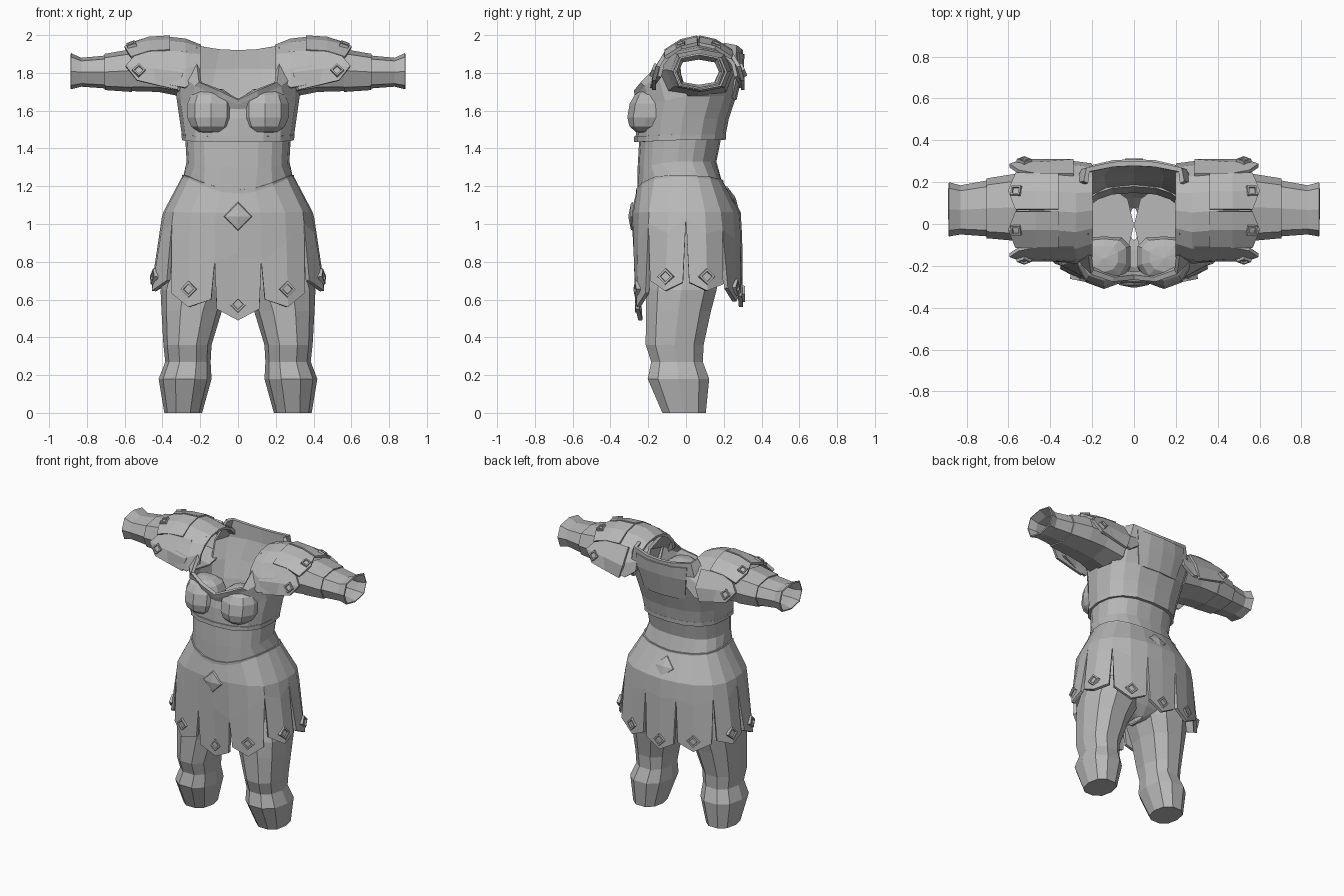
import bpy, bmesh
from math import sin, cos, pi, copysign
from mathutils import Vector

cube = bpy.data.objects.get("Cube")
if cube:
    bpy.data.objects.remove(cube, do_unlink=True)

grey = bpy.data.materials.new("armour_grey")
grey.use_nodes = True
grey.diffuse_color = (0.48, 0.48, 0.48, 1)
grey.node_tree.nodes["Principled BSDF"].inputs["Base Color"].default_value = (0.48, 0.48, 0.48, 1)


def add_rows(bm, rows, closed=False, caps=False, skip=()):
    """Bridge successive rows of points with quads; skip holds (row, column) holes."""
    grid = [[bm.verts.new(p) for p in row] for row in rows]
    n = len(rows[0])
    for r in range(len(grid) - 1):
        for c in range(n if closed else n - 1):
            if (r, c) not in skip:
                d = (c + 1) % n
                bm.faces.new((grid[r][c], grid[r][d], grid[r + 1][d], grid[r + 1][c]))
    if caps:
        bm.faces.new(grid[0])
        bm.faces.new(grid[-1])


def finish(name, bm, thick=0, mirror=True):
    bmesh.ops.remove_doubles(bm, verts=bm.verts, dist=0.0005)
    bmesh.ops.recalc_face_normals(bm, faces=bm.faces)
    mesh = bpy.data.meshes.new(name)
    bm.to_mesh(mesh)
    bm.free()
    mesh.materials.append(grey)
    ob = bpy.data.objects.new(name, mesh)
    bpy.context.collection.objects.link(ob)
    if mirror:
        ob.modifiers.new("mirror", "MIRROR")
    if thick:
        mod = ob.modifiers.new("thickness", "SOLIDIFY")
        mod.thickness = thick
        mod.offset = 0


def sheet(name, rows, thick=0, mirror=True, **kw):
    bm = bmesh.new()
    add_rows(bm, rows, **kw)
    finish(name, bm, thick, mirror)


def power(v, e=0.8):
    return copysign(abs(v) ** e, v)


def half_ring(z, w, front, back, dip=0, n=8):
    """Front-to-back half outline of the torso."""
    mid, half = (front + back) / 2, (back - front) / 2
    return [(w * power(sin(i * pi / n)) if 0 < i < n else 0, mid - half * power(cos(i * pi / n)),
             z - dip * max(0, cos(i * pi / n))) for i in range(n + 1)]


def stud(name, pos, normal, r=0.046, h=0.022, peak=False, mirror=True):
    """Diamond stud: recessed frame, or a faceted gem when peak is set."""
    rot = Vector(normal).normalized().to_track_quat('Z', 'Y')
    steps = ((1, 0), (0.9, 0.5), (0.1, 1)) if peak else ((1, 0), (0.92, 1), (0.62, 1), (0.55, 0.6))
    rows = [[Vector(pos) + rot @ Vector((r * k * sin(i * pi / 2), r * k * cos(i * pi / 2), h * t))
             for i in range(4)] for k, t in steps]
    sheet(name, rows, mirror=mirror, closed=True, caps=True)


# Bodice with open neck and arm holes
chest = [(0, -0.25, 1.635), (0.1, -0.255, 1.68), (0.22, -0.21, 1.73), (0.285, -0.14, 1.78),
         (0.31, -0.03, 1.8), (0.31, 0.18, 1.8), (0.25, 0.25, 1.82), (0.12, 0.28, 1.82), (0, 0.288, 1.82)]
neck = [(0, -0.255, 1.66), (0.1, -0.265, 1.71), (0.2, -0.23, 1.75), (0.21, -0.15, 1.83),
        (0.21, -0.04, 1.93), (0.23, 0.2, 1.955), (0.22, 0.26, 1.945), (0.1, 0.285, 1.925), (0, 0.29, 1.92)]
sheet("bodice", [half_ring(1.455, 0.283, -0.255, 0.195, 0.01), half_ring(1.56, 0.298, -0.25, 0.215),
                 half_ring(1.68, 0.315, -0.24, 0.255, 0.07), chest, neck],
      0.024, skip={(2, 4), (3, 4)})
sheet("underbust_band", [half_ring(1.445, 0.285, -0.262, 0.198, 0.012),
                         half_ring(1.475, 0.287, -0.262, 0.2, 0.012)], 0.024)

# Bust cups, slightly squared off
bm = bmesh.new()
bmesh.ops.create_uvsphere(bm, u_segments=10, v_segments=7, radius=1)
for v in bm.verts:
    x, y, z = (power(c, 0.8) for c in v.co)
    v.co = (0.143 + 0.133 * x, -0.185 + 0.122 * y + 0.02 * z + 0.03 * x * x, 1.6 + 0.122 * z)
finish("bust_cup", bm)

# Raised panel on the upper back
sheet("back_panel", [[(0, 0.3, 1.9), (0.1, 0.295, 1.9), (0.2, 0.272, 1.91)],
                     [(0, 0.295, 1.82), (0.11, 0.287, 1.82), (0.19, 0.268, 1.82)],
                     [(0, 0.258, 1.66), (0.1, 0.25, 1.66), (0.16, 0.235, 1.67)]], 0.02)

# Skirt plan outlines, from front centre round to back centre
waist = [(0, -0.252), (0.09, -0.248), (0.18, -0.222), (0.25, -0.16), (0.278, -0.07),
         (0.284, 0), (0.275, 0.06), (0.245, 0.12), (0.17, 0.16), (0.08, 0.18), (0, 0.185)]
hip = [(0, -0.28), (0.12, -0.27), (0.25, -0.24), (0.34, -0.19), (0.38, -0.09),
       (0.39, 0), (0.385, 0.1), (0.34, 0.18), (0.24, 0.245), (0.12, 0.275), (0, 0.285)]
hem = [(0, -0.25), (0.125, -0.26), (0.26, -0.25), (0.36, -0.2), (0.45, -0.11),
       (0.455, 0), (0.45, 0.11), (0.37, 0.21), (0.24, 0.255), (0.12, 0.285), (0, 0.29)]
waist_z = [1.17, 1.18, 1.21, 1.24, 1.25, 1.25, 1.245, 1.24, 1.23, 1.225, 1.22]
HIP_Z, HEM_Z = 1.05, 0.62


def skirt_point(s, z):
    """Point on the skirt at station s and height z (None means the waist line)."""
    i = min(int(s), 9)
    a, b, c = (Vector(p[i]).lerp(Vector(p[i + 1]), s - i) for p in (waist, hip, hem))
    top = waist_z[i] + (waist_z[i + 1] - waist_z[i]) * (s - i)
    z = top if z is None else z
    if z > HIP_Z:
        p = b.lerp(a, (z - HIP_Z) / (top - HIP_Z))
    else:
        p = b.lerp(c, (HIP_Z - z) / (HIP_Z - HEM_Z))
    return Vector((p.x, p.y, z))


# Skirt tabs: station, slit top, bottom height, hem inset
tabs = [[(0, 0.85, 0.49, 0), (1, 0.8, 0.55, -0.1)],
        [(1, 0.8, 0.6, 0.12), (2, 0.9, 0.56, 0), (3, 1.0, 0.635, -0.1)],
        [(3, 1.0, 0.7, 0.15), (4, 0.95, 0.645, 0), (5, 1.03, 0.69, -0.15)],
        [(5, 1.03, 0.69, 0.15), (6, 0.95, 0.645, 0), (7, 0.97, 0.68, -0.15)],
        [(7, 0.97, 0.66, 0.1), (8, 0.92, 0.59, 0), (9, 0.95, 0.64, -0.12)],
        [(9, 0.95, 0.62, 0.12), (10, 0.93, 0.56, 0)]]
bm = bmesh.new()
for tab in tabs:
    add_rows(bm, [[skirt_point(s, None) for s, *_ in tab],
                  [skirt_point(s, 1.06) for s, *_ in tab],
                  [skirt_point(s, slit) for s, slit, *_ in tab],
                  [skirt_point(s + inset, low) for s, slit, low, inset in tab]])
finish("skirt", bm, 0.022)

# Midriff rising out of the skirt waist
sheet("midriff", [[skirt_point(s, None) for s in range(11)],
                  half_ring(1.33, 0.266, -0.25, 0.155, 0.03, 10),
                  half_ring(1.48, 0.275, -0.24, 0.185, 0, 10)], 0.012)
sheet("waist_trim", [[skirt_point(s, None) + Vector((0, 0, dz)) for s in range(11)]
                     for dz in (0.01, -0.01)], 0.026)

# Pelvis bowl under the skirt
sheet("pelvis", [half_ring(1.08, 0.33, -0.235, 0.23), half_ring(0.8, 0.36, -0.21, 0.2),
                 half_ring(0.68, 0.2, -0.13, 0.13), half_ring(0.62, 0.02, -0.08, 0.08)], 0.01)

# Skirt studs and centre emblems
stud("front_tab_stud", skirt_point(0, 0.575), (0, -1, 0), mirror=False)
stud("back_tab_stud", skirt_point(10, 0.63), (0, 1, 0), mirror=False)
for name, s, z, n in (("front_side_stud", 2, 0.655, (0.2, -1, 0)),
                      ("side_front_stud", 4, 0.72, (1, -0.25, 0.15)),
                      ("side_rear_stud", 6, 0.72, (1, 0.25, 0.15)),
                      ("back_side_stud", 8, 0.665, (0.3, 1, 0))):
    stud(name, skirt_point(s, z), n)
stud("front_emblem", skirt_point(0, 1.04), (0, -1, 0), 0.078, 0.025, True, False)
stud("back_emblem", skirt_point(10, 1.13), (0, 1, 0.5), 0.078, 0.025, True, False)

# Legs: height, inner x, outer x, front y, back y
legs = [(0.8, 0, 0.37, -0.2, 0.19), (0.65, 0.03, 0.41, -0.22, 0.17), (0.54, 0.085, 0.405, -0.22, 0.14),
        (0.36, 0.14, 0.395, -0.22, 0.1), (0.27, 0.145, 0.385, -0.19, 0.095),
        (0.18, 0.14, 0.42, -0.21, 0.13), (0, 0.19, 0.39, -0.13, 0.11)]
sheet("leg", [[((a + b) / 2 + (b - a) / 2 * power(cos(i * pi / 5), 0.85),
                (f + k) / 2 + (k - f) / 2 * power(sin(i * pi / 5), 0.85), z) for i in range(10)]
              for z, a, b, f, k in legs], closed=True, caps=True)


def arm_ring(x, front, back, low, high):
    """Eight-sided sleeve outline."""
    return [(x, (front + back) / 2 + (back - front) / 2 * power(cos(i * pi / 4), 0.7),
             (low + high) / 2 + (high - low) / 2 * power(sin(i * pi / 4), 0.7)) for i in range(8)]


# Sleeve, bracer and cuff, all hollow
sheet("sleeve", [arm_ring(0.27, -0.14, 0.25, 1.675, 1.94), arm_ring(0.42, -0.1, 0.235, 1.705, 1.93),
                 arm_ring(0.58, -0.07, 0.23, 1.71, 1.91)], 0.012, closed=True)
sheet("bracer", [arm_ring(0.56, -0.075, 0.235, 1.705, 1.92),
                 arm_ring(0.705, -0.062, 0.212, 1.715, 1.895)], 0.012, closed=True)
sheet("cuff", [arm_ring(0.69, -0.055, 0.205, 1.722, 1.888), arm_ring(0.83, -0.045, 0.18, 1.732, 1.875),
               arm_ring(0.886, -0.055, 0.195, 1.718, 1.9)], 0.01, closed=True)

# Shoulder pad: x, front y, back y, base height, top height
pad = [(0.2, -0.15, 0.28, 1.78, 1.94), (0.28, -0.18, 0.29, 1.72, 1.972),
       (0.38, -0.17, 0.295, 1.74, 1.983), (0.5, -0.14, 0.265, 1.78, 1.955)]
sheet("shoulder_pad", [[(x, (f + k) / 2 - (k - f) / 2 * cos(i * pi / 8), lo + (hi - lo) * sin(i * pi / 8))
                        for i in range(9)] for x, f, k, lo, hi in pad], 0.02)

# Shoulder flaps, repeated front and back of the arm centre line
ARM_Y = 0.065
flap = [[(0.29, 1.91), (0.45, 1.915), (0.55, 1.885)], [(0.29, 1.8), (0.45, 1.82), (0.595, 1.835)],
        [(0.32, 1.71), (0.43, 1.735), (0.535, 1.76)]]
for side, label in ((-1, "front"), (1, "back")):
    sheet(label + "_shoulder_flap",
          [[(x, ARM_Y + side * (0.235 - 0.6 * max(0, z - 1.8)), z) for x, z in row] for row in flap], 0.02)
    stud(label + "_shoulder_stud", (0.525, ARM_Y + side * 0.226, 1.81), (0, side, 0.4), 0.038)
    sheet(label + "_top_flap", [[(x + tip * (d == 0.09), ARM_Y + side * d, top - 2.4 * d * d)
                                 for d in (0.004, 0.09, 0.175)]
                                for x, top, tip in ((0.36, 1.99, 0), (0.47, 1.983, 0), (0.565, 1.953, 0.035))],
          0.018)
    stud(label + "_top_stud", (0.56, ARM_Y + side * 0.09, 1.938), (0.35, side * 0.4, 1), 0.036)
